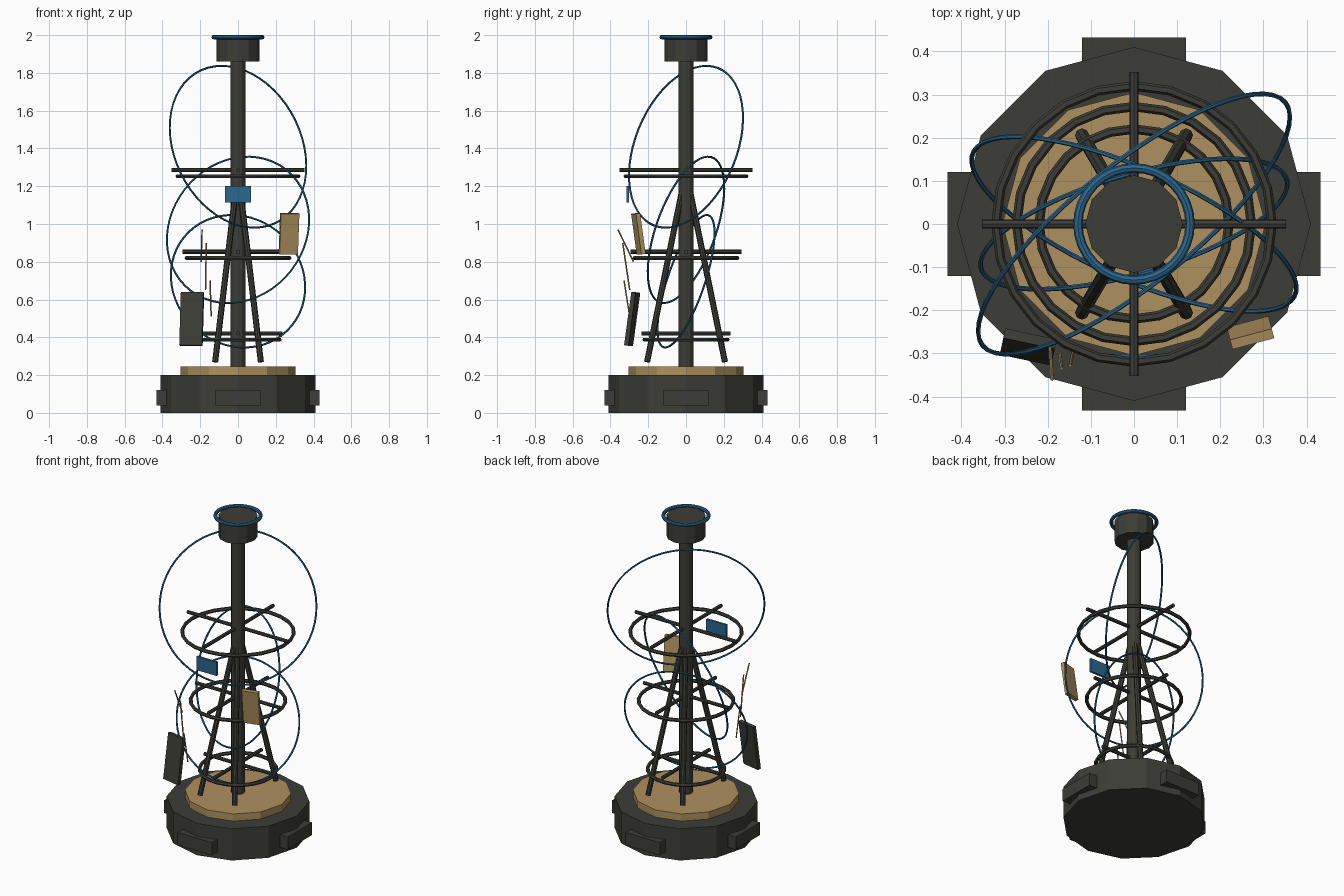
import bpy, bmesh, math
from mathutils import Vector, Matrix

if "Cube" in bpy.data.objects:
    bpy.data.objects.remove(bpy.data.objects["Cube"])


def material(name, rgb):
    m = bpy.data.materials.new(name)
    m.diffuse_color = (*rgb, 1)
    m.use_nodes = True
    m.node_tree.nodes["Principled BSDF"].inputs["Base Color"].default_value = m.diffuse_color
    return m


DARK = material("dark olive metal", (0.046, 0.047, 0.038))
TAN = material("tan", (0.42, 0.28, 0.112))
BLUE = material("blue", (0.024, 0.135, 0.27))


def finish(name, bm, mat):
    bmesh.ops.recalc_face_normals(bm, faces=bm.faces)
    me = bpy.data.meshes.new(name)
    bm.to_mesh(me)
    bm.free()
    me.materials.append(mat)
    ob = bpy.data.objects.new(name, me)
    bpy.context.collection.objects.link(ob)
    return ob


def rod(name, a, b, r, sides, mat):
    """Cylinder between two points."""
    a, b = Vector(a), Vector(b)
    d = b - a
    mtx = Matrix.Translation((a + b) / 2) @ Vector((0, 0, 1)).rotation_difference(d).to_matrix().to_4x4()
    bm = bmesh.new()
    bmesh.ops.create_cone(bm, cap_ends=True, segments=sides, radius1=r, radius2=r,
                          depth=d.length, matrix=mtx)
    return finish(name, bm, mat)


def box(name, centre, size, mat, tilt=0, turn=0):
    mtx = (Matrix.Translation(centre) @ Matrix.Rotation(math.radians(turn), 4, 'Z')
           @ Matrix.Rotation(math.radians(tilt), 4, 'X') @ Matrix.Diagonal((*size, 1)))
    bm = bmesh.new()
    bmesh.ops.create_cube(bm, size=1, matrix=mtx)
    return finish(name, bm, mat)


def ring(name, centre, normal, R, r, major, minor, mat):
    """Torus around a given axis."""
    rot = Vector((0, 0, 1)).rotation_difference(Vector(normal)).to_matrix()
    bm = bmesh.new()
    loops = []
    for i in range(major):
        u = 2 * math.pi * i / major
        row = []
        for j in range(minor):
            v = 2 * math.pi * j / minor
            q = R + r * math.cos(v)
            p = Vector((q * math.cos(u), q * math.sin(u), r * math.sin(v)))
            row.append(bm.verts.new(rot @ p + Vector(centre)))
        loops.append(row)
    for i in range(major):
        A, B = loops[i], loops[(i + 1) % major]
        for j in range(minor):
            k = (j + 1) % minor
            bm.faces.new((A[j], B[j], B[k], A[k]))
    return finish(name, bm, mat)


# Base, deck, column and cap
rod("base", (0, 0, 0), (0, 0, 0.2), 0.41, 12, DARK)
rod("deck", (0, 0, 0.2), (0, 0, 0.245), 0.305, 12, TAN)
rod("column", (0, 0, 0.24), (0, 0, 1.87), 0.04, 12, DARK)
rod("cap", (0, 0, 1.86), (0, 0, 1.99), 0.113, 12, DARK)
ring("cap_ring", (0, 0, 1.989), (0, 0, 1), 0.13, 0.011, 32, 8, BLUE)

# Four blocks round the base
for i in range(4):
    a = math.pi / 2 * i
    box(f"base_block_{i}", (0.40 * math.cos(a), 0.40 * math.sin(a), 0.08),
        (0.065, 0.24, 0.08), DARK, turn=90 * i)

# Four leaning legs
for sx in (-1, 1):
    for sy in (-1, 1):
        rod(f"leg_{sx}_{sy}", (sx * 0.121, sy * 0.206, 0.27),
            (sx * 0.006, sy * 0.01, 1.23), 0.016, 8, DARK)

# Three level hoops with cross bars
for n, (z, R, L) in enumerate(((0.388, 0.22, 0.235), (0.82, 0.272, 0.295), (1.253, 0.32, 0.352))):
    ring(f"hoop_{n}", (0, 0, z), (0, 0, 1), R, 0.011, 24, 6, DARK)
    zb = z + 0.033
    rod(f"bar_x_{n}", (-L, 0, zb), (L, 0, zb), 0.011, 8, DARK)
    rod(f"bar_y_{n}", (0, -L, zb), (0, L, zb), 0.011, 8, DARK)

# Three tilted orbit rings
for n, (z, R, nrm) in enumerate(((0.697, 0.369, (0.267, -0.912, 0.311)),
                                 (0.969, 0.408, (-0.385, -0.868, 0.313)),
                                 (1.409, 0.450, (0.596, -0.742, 0.307)))):
    ring(f"orbit_ring_{n}", (0, 0, z), nrm, R, 0.0055, 56, 6, BLUE)

# Floating panels
box("blue_plate", (0, -0.308, 1.157), (0.14, 0.014, 0.086), BLUE)
box("tan_panel", (0.27, -0.252, 0.948), (0.1, 0.023, 0.217), TAN, tilt=8, turn=15)
box("dark_panel", (-0.245, -0.285, 0.497), (0.122, 0.023, 0.283), DARK, tilt=-8, turn=-12)

# Thin loose wires
wires = (((-0.190, -0.36, 0.97), (-0.195, -0.278, 0.80)),
         ((-0.168, -0.335, 0.90), (-0.172, -0.298, 0.65)),
         ((-0.148, -0.328, 0.70), (-0.142, -0.298, 0.51)))
for n, (a, b) in enumerate(wires):
    rod(f"wire_{n}", a, b, 0.004, 6, TAN)
